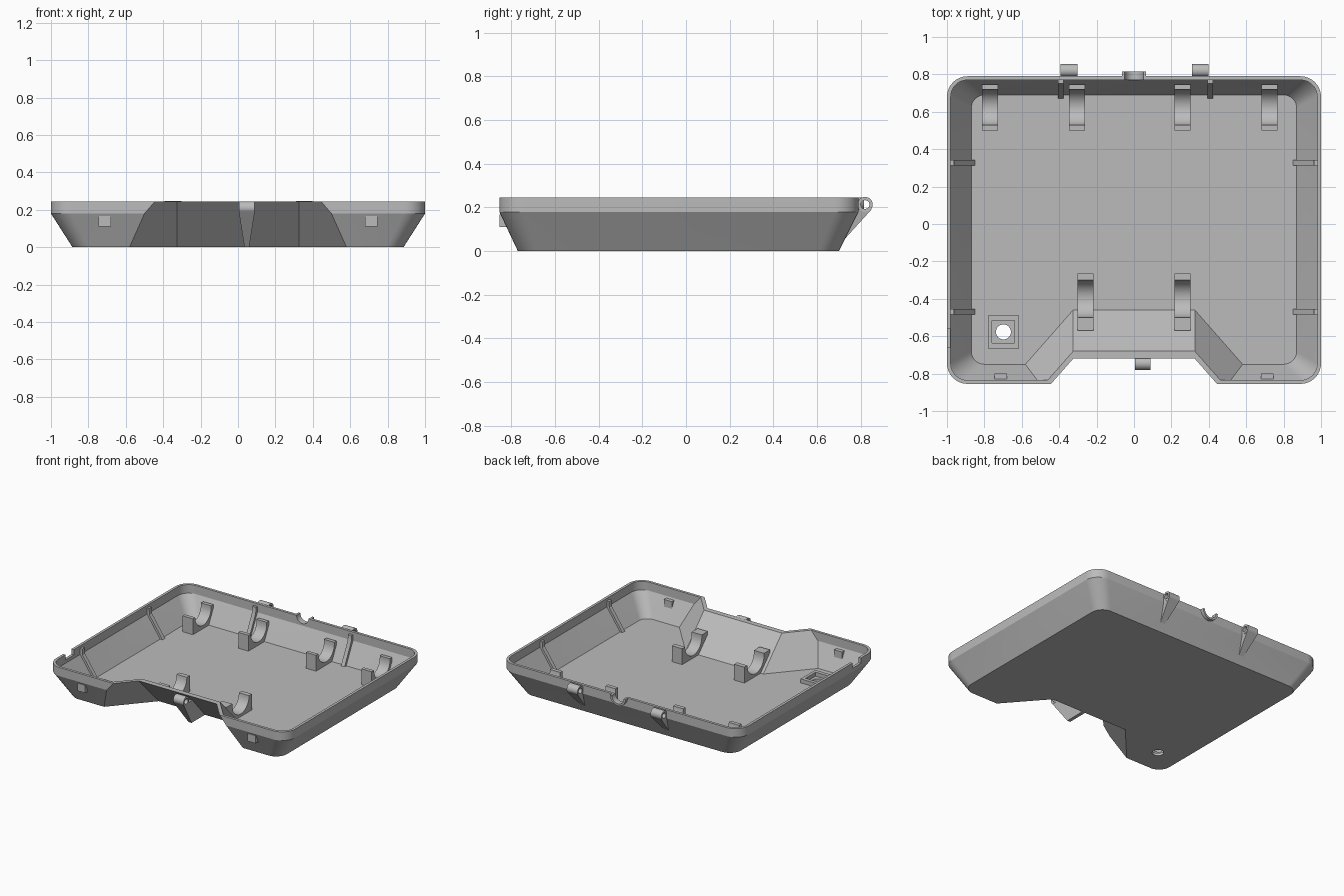
import bpy, bmesh, math

if "Cube" in bpy.data.objects:
    bpy.data.objects.remove(bpy.data.objects["Cube"])

grey = bpy.data.materials.new("plain grey")
grey.use_nodes = True
COLOUR = (0.5, 0.5, 0.5, 1)
grey.diffuse_color = COLOUR
grey.node_tree.nodes["Principled BSDF"].inputs["Base Color"].default_value = COLOUR

HEIGHT, FLOOR, BEND = 0.245, 0.02, 0.18


def finish(name, bm):
    bmesh.ops.recalc_face_normals(bm, faces=bm.faces)
    mesh = bpy.data.meshes.new(name)
    bm.to_mesh(mesh)
    bm.free()
    mesh.materials.append(grey)
    obj = bpy.data.objects.new(name, mesh)
    bpy.context.collection.objects.link(obj)
    return obj


def bridge(bm, a, b):
    for i in range(len(a)):
        j = (i + 1) % len(a)
        bm.faces.new((a[i], a[j], b[j], b[i]))


def prism(name, profile, centre, width, axis="x", side=1):
    """Extrude (across, z[, taper]) points along x or y."""
    bm = bmesh.new()
    ends = []
    for s in (-0.5, 0.5):
        ring = []
        for p in profile:
            along = centre + s * width * (p[2] if len(p) > 2 else 1)
            co = (along, side * p[0], p[1]) if axis == "x" else (side * p[0], along, p[1])
            ring.append(bm.verts.new(co))
        bm.faces.new(ring)
        ends.append(ring)
    bridge(bm, *ends)
    return finish(name, bm)


def block(name, x, y, z):
    return prism(name, [(y[0], z[0]), (y[1], z[0]), (y[1], z[1]), (y[0], z[1])],
                 (x[0] + x[1]) / 2, x[1] - x[0])


def arc(cy, cz, r, a0, a1, n):
    angles = [math.radians(a0 + (a1 - a0) * i / n) for i in range(n + 1)]
    return [(cy + r * math.cos(a), cz + r * math.sin(a)) for a in angles]


def tube(name, across, z, outer, inner, centre, width, axis="x", half=False):
    """Ring, or its lower half, swept as a four-sided section."""
    bm = bmesh.new()
    n = 16 if half else 32
    span = (180, 360) if half else (0, 360)
    sections = []
    for po, pi in zip(arc(across, z, outer, *span, n), arc(across, z, inner, *span, n)):
        sec = []
        for p, s in ((po, -0.5), (po, 0.5), (pi, 0.5), (pi, -0.5)):
            along = centre + s * width
            co = (along, *p) if axis == "x" else (p[0], along, p[1])
            sec.append(bm.verts.new(co))
        sections.append(sec)
    for a, b in zip(sections, sections[1:]):
        bridge(bm, a, b)
    if half:
        bm.faces.new(sections[0])
        bm.faces.new(sections[-1])
    bmesh.ops.remove_doubles(bm, verts=bm.verts, dist=1e-5)
    return finish(name, bm)


def cut(obj, cutter):
    mod = obj.modifiers.new("cut", "BOOLEAN")
    mod.operation, mod.solver, mod.object = "DIFFERENCE", "EXACT", cutter
    bpy.context.view_layer.objects.active = obj
    bpy.ops.object.modifier_apply(modifier=mod.name)
    bpy.data.objects.remove(cutter)


# Tray shell: rounded outline with a sloping recess in the front side
def outline(z, hx, front, back, r, wall=0.0):
    recess = -0.72 + (HEIGHT - z) * 0.98 + wall
    mouth = 0.325 + 0.88 * (recess - front)
    right = [(mouth, front)] + arc(hx - r, front + r, r, -90, 0, 8) + arc(hx - r, back - r, r, 0, 90, 8)
    pts = [(0.325, recess)] + right
    pts += [(-x, y) for x, y in reversed(pts)]
    return [(x, y, z) for x, y in pts]


levels = [
    outline(0, 0.885, -0.77, 0.70, 0.09),
    outline(BEND, 1.0, -0.855, 0.79, 0.11),
    outline(HEIGHT, 1.0, -0.855, 0.79, 0.11),
    outline(HEIGHT, 0.98, -0.835, 0.77, 0.09, 0.04),
    outline(BEND, 0.98, -0.835, 0.77, 0.09, 0.04),
    outline(FLOOR, 0.87, -0.75, 0.69, 0.07, 0.04),
]
bm = bmesh.new()
rings = [[bm.verts.new(p) for p in level] for level in levels]
for a, b in zip(rings, rings[1:]):
    bridge(bm, a, b)
bm.faces.new(rings[0])
bm.faces.new(rings[-1])
tray = finish("tray", bm)

# Openings: cable port, side slot and screw hole
cut(tray, prism("port_cutter", arc(0, HEIGHT, 0.05, 0, 348.75, 31), 0.78, 0.12, "y"))
cut(tray, block("slot_cutter", (-1.05, -0.95), (-0.66, -0.56), (0.205, 0.3)))
bpy.ops.mesh.primitive_cylinder_add(vertices=32, radius=0.04, depth=0.2, location=(-0.698, -0.577, 0))
cut(tray, bpy.context.object)
tube("port_collar", 0, HEIGHT, 0.065, 0.05, 0.793, 0.044, "y", half=True)

# Square screw seat
seat = block("screw_seat", (-0.78, -0.615), (-0.665, -0.49), (FLOOR, 0.05))
cut(seat, block("seat_cutter", (-0.758, -0.638), (-0.637, -0.517), (0, 0.1)))

# Back hinges and front hook, each a ring on a tapering gusset
for x in (-0.347, 0.354):
    tube("hinge_ring", 0.82, 0.213, 0.035, 0.02, x, 0.09)
    prism("hinge_gusset", [(0.78, 0.19), (0.849, 0.19), (0.722, 0.05, 0.4)], x, 0.09)
tube("hook_ring", -0.745, 0.21, 0.035, 0.02, 0.047, 0.085)
prism("hook_gusset", [(-0.775, 0.19), (-0.67, 0.19), (-0.48, 0, 0.3), (-0.64, 0, 0.3)], 0.047, 0.085)

# Front catches
for s in (-1, 1):
    block("front_catch", (s * 0.712 - 0.033, s * 0.712 + 0.033), (-0.855, -0.8), (0.11, 0.168))

# Cradles with round seats
back_cradle = [(0.5, 0.01), (0.695, 0.01), (0.745, 0.11), (0.745, 0.155), (0.718, 0.155)]
back_cradle += arc(0.623, 0.14, 0.095, 0, -180, 16) + [(0.5, 0.14)]
for x in (-0.77, -0.305, 0.26, 0.725):
    prism("back_cradle", back_cradle, x, 0.085)
front_cradle = [(-0.48, 0.01), (-0.57, 0.11), (-0.57, 0.155), (-0.5, 0.155)]
front_cradle += arc(-0.4, 0.14, 0.1, 180, 360, 16) + [(-0.265, 0.14), (-0.265, 0.01)]
for x in (-0.26, 0.26):
    prism("front_cradle", front_cradle, x, 0.085)


# Wall ribs
def rib(low, high):
    return [(low - 0.02, FLOOR), (high - 0.02, BEND), (high - 0.018, 0.225),
            (high + 0.005, 0.225), (high + 0.005, BEND), (low + 0.005, FLOOR)]


for x in (-0.392, 0.407):
    prism("back_rib", rib(0.69, 0.77), x, 0.03)
for s in (-1, 1):
    for y in (0.328, -0.47):
        prism("side_rib", rib(0.87, 0.98), y, 0.03, "y", s)

# Smooth the rounded parts, keep edges sharp
for obj in bpy.context.collection.objects:
    obj.select_set(obj.type == "MESH")
bpy.context.view_layer.objects.active = tray
bpy.ops.object.shade_smooth_by_angle(angle=math.radians(25))
